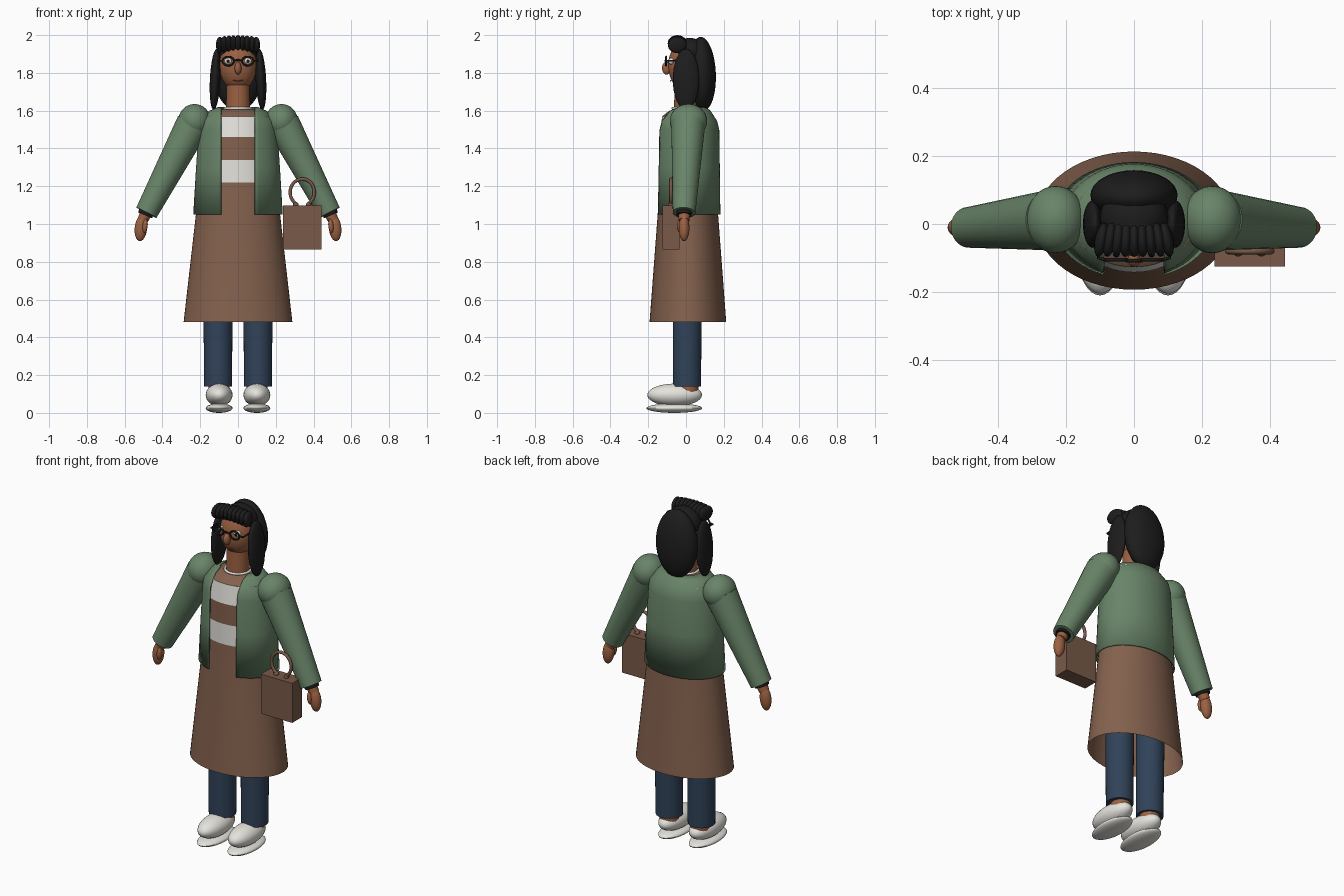
import bpy, bmesh, math
from math import sin, cos, pi, asin
from mathutils import Matrix, Vector, Euler

if "Cube" in bpy.data.objects:
    bpy.data.objects.remove(bpy.data.objects["Cube"])

COL = dict(skin=(.33, .12, .055), hair=(.013, .012, .012), coat=(.14, .23, .14),
           brown=(.23, .12, .075), white=(.78, .77, .72), denim=(.03, .055, .1),
           bag=(.19, .1, .065), black=(.01, .01, .01), lip=(.2, .05, .03))
MATS = {}
for k, c in COL.items():
    MATS[k] = bpy.data.materials.new(k)
    MATS[k].diffuse_color = (*c, 1)


def finish(name, bm, mat, angle=35):
    bmesh.ops.recalc_face_normals(bm, faces=bm.faces)
    me = bpy.data.meshes.new(name)
    bm.to_mesh(me)
    bm.free()
    me.shade_smooth()
    me.set_sharp_from_angle(angle=math.radians(angle))
    me.materials.append(MATS[mat])
    ob = bpy.data.objects.new(name, me)
    bpy.context.collection.objects.link(ob)
    return ob


def ball(name, loc, r, mat, rot=(0, 0, 0), seg=32):
    bm = bmesh.new()
    m = Matrix.LocRotScale(Vector(loc), Euler(rot), Vector(r))
    bmesh.ops.create_uvsphere(bm, u_segments=seg, v_segments=seg // 2, radius=1, matrix=m)
    return finish(name, bm, mat)


def limb(name, a, b, ra, rb, mat, seg=32):
    a, b = Vector(a), Vector(b)
    d = b - a
    m = Matrix.Translation((a + b) / 2) @ d.to_track_quat('Z', 'Y').to_matrix().to_4x4()
    bm = bmesh.new()
    bmesh.ops.create_cone(bm, cap_ends=True, segments=seg, radius1=ra, radius2=rb,
                          depth=d.length, matrix=m)
    return finish(name, bm, mat)


def shell(name, rows, mat, cy=.01, gap=0, cap=False, n=56):
    """Stack of ellipses (z, rx, ry); gap is the half width left open at the front."""
    bm = bmesh.new()
    rings = []
    for z, rx, ry in rows:
        g = asin(min(gap / rx, .95))
        count = n + 1 if gap else n
        ang = [g + (2 * pi - 2 * g) * i / n for i in range(count)]
        rings.append([bm.verts.new((rx * sin(t), cy - ry * cos(t), z)) for t in ang])
    for lo, hi in zip(rings, rings[1:]):
        for i in range(n):
            j = (i + 1) % len(lo)
            bm.faces.new((lo[i], lo[j], hi[j], hi[i]))
    if cap:
        bm.faces.new(rings[-1])
    return finish(name, bm, mat)


def tube(name, pts, r, mat, closed=False):
    cu = bpy.data.curves.new(name, 'CURVE')
    cu.dimensions = '3D'
    cu.bevel_depth = r
    cu.bevel_resolution = 3
    cu.use_fill_caps = True
    sp = cu.splines.new('POLY')
    sp.points.add(len(pts) - 1)
    for p, q in zip(sp.points, pts):
        p.co = (*q, 1)
    sp.use_cyclic_u = closed
    cu.materials.append(MATS[mat])
    ob = bpy.data.objects.new(name, cu)
    bpy.context.collection.objects.link(ob)
    return ob


def arc(c, rx, rz, a0, a1, n):
    return [(c[0] + rx * sin(a0 + (a1 - a0) * i / n), c[1],
             c[2] + rz * cos(a0 + (a1 - a0) * i / n)) for i in range(n + 1)]


# Skirt, striped top and open coat
shell("skirt", [(.48, .288, .203), (1.05, .223, .16), (1.22, .205, .152)], "brown")
for nm, z0, z1, mat in (("lower_stripe", 1.22, 1.34, "white"), ("middle_stripe", 1.34, 1.46, "brown"),
                        ("upper_stripe", 1.46, 1.57, "white")):
    w = lambda z: .205 - (z - 1.22) * .07
    shell(nm, [(z0, w(z0), .152), (z1, w(z1), .152 if z1 < 1.5 else .136)], mat)
shell("neckline", [(1.57, .18, .136), (1.595, .13, .105), (1.61, .07, .07)], "brown", cap=True)
coat = shell("coat", [(1.05, .237, .172), (1.3, .222, .169), (1.5, .208, .166),
                      (1.545, .2, .155), (1.6, .15, .12), (1.62, .105, .092)], "coat", gap=.09)
sol = coat.modifiers.new("thickness", 'SOLIDIFY')
sol.thickness = .008
sol.offset = -1

# Neck, collar ring and head
limb("neck", (0, 0, 1.57), (0, 0, 1.76), .064, .06, "skin")
ring = [(.07 * cos(2 * pi * i / 32), .07 * sin(2 * pi * i / 32), 1.612) for i in range(32)]
tube("collar_ring", ring, .007, "white", True)
ball("head", (0, 0, 1.838), (.099, .094, .133), "skin")
ball("nose", (0, -.103, 1.825), (.018, .024, .034), "skin")
tube("mouth", [(-.025, -.078, 1.76), (0, -.083, 1.756), (.025, -.078, 1.76)], .003, "lip")

# Hair: crown, back, fringe curls
ball("hair_crown", (0, .02, 1.9), (.1, .092, .085), "hair")
ball("hair_back", (0, .085, 1.795), (.128, .073, .196), "hair", rot=(.04, 0, 0))
for i in range(-4, 5):
    ball("fringe_curl", (.024 * i, -.046, 1.957 - .0006 * i * i), (.019, .051, .043), "hair",
         rot=(0, 0, .05 * i), seg=20)
tube("glasses_bridge", arc((0, -.108, 1.86), .022, .008, -pi / 2, pi / 2, 8), .005, "black")

for s in (-1, 1):
    # Side hair, eyes and glasses
    ball("hair_side", (s * .121, 0, 1.765), (.028, .07, .162), "hair", rot=(0, -s * .05, 0))
    ball("eye", (s * .052, -.078, 1.862), (.02, .016, .018), "white", seg=20)
    ball("pupil", (s * .052, -.093, 1.862), (.008, .005, .009), "black", seg=16)
    tube("glasses_rim", arc((s * .052, -.105, 1.862), .03, .024, 0, 2 * pi, 28)[:-1], .005, "black", True)
    tube("glasses_temple", [(s * .08, -.106, 1.864), (s * .104, -.1, 1.864), (s * .106, 0, 1.866)],
         .005, "black")

    # Sleeve, cuff band and hand
    ball("shoulder", (s * .23, .013, 1.545), (.087, .099, .09), "coat")
    limb("sleeve", (s * .238, .012, 1.53), (s * .485, -.01, 1.06), .09, .06, "coat")
    limb("wrist", (s * .475, -.01, 1.08), (s * .505, -.01, 1.02), .034, .028, "skin")
    limb("wrist_band", (s * .484, -.01, 1.065), (s * .492, -.01, 1.046), .041, .04, "black")
    ball("hand", (s * .514, -.01, .978), (.033, .028, .069), "skin", rot=(0, -s * .1, 0))
    ball("thumb", (s * .492, -.032, .99), (.014, .016, .037), "skin", rot=(0, -s * .1, 0), seg=20)

    # Trouser leg, ankle and shoe
    limb("trouser_leg", (s * .105, .005, .14), (s * .108, .01, 1.0), .074, .08, "denim")
    limb("ankle", (s * .1, .01, .08), (s * .102, .01, .2), .055, .055, "skin")
    ball("shoe", (s * .1, -.06, .095), (.071, .145, .06), "white")
    ball("sole", (s * .1, -.062, .025), (.071, .148, .025), "white")

# Handbag
bm = bmesh.new()
bmesh.ops.create_cube(bm, size=1, matrix=Matrix.LocRotScale(
    Vector((.34, -.08, .982)), None, Vector((.206, .09, .234))))
finish("handbag", bm, "bag")
tube("bag_handle", arc((.34, -.08, 1.168), .064, .07, -2.6, 2.6, 36), .009, "bag")
for s in (-1, 1):
    ball("handle_mount", (.34 + s * .034, -.08, 1.103), (.015, .015, .012), "bag", seg=16)

for m in bpy.data.materials:
    if m.users and not m.is_grease_pencil:
        m.use_nodes = True
        m.node_tree.nodes["Principled BSDF"].inputs["Base Color"].default_value = m.diffuse_color
